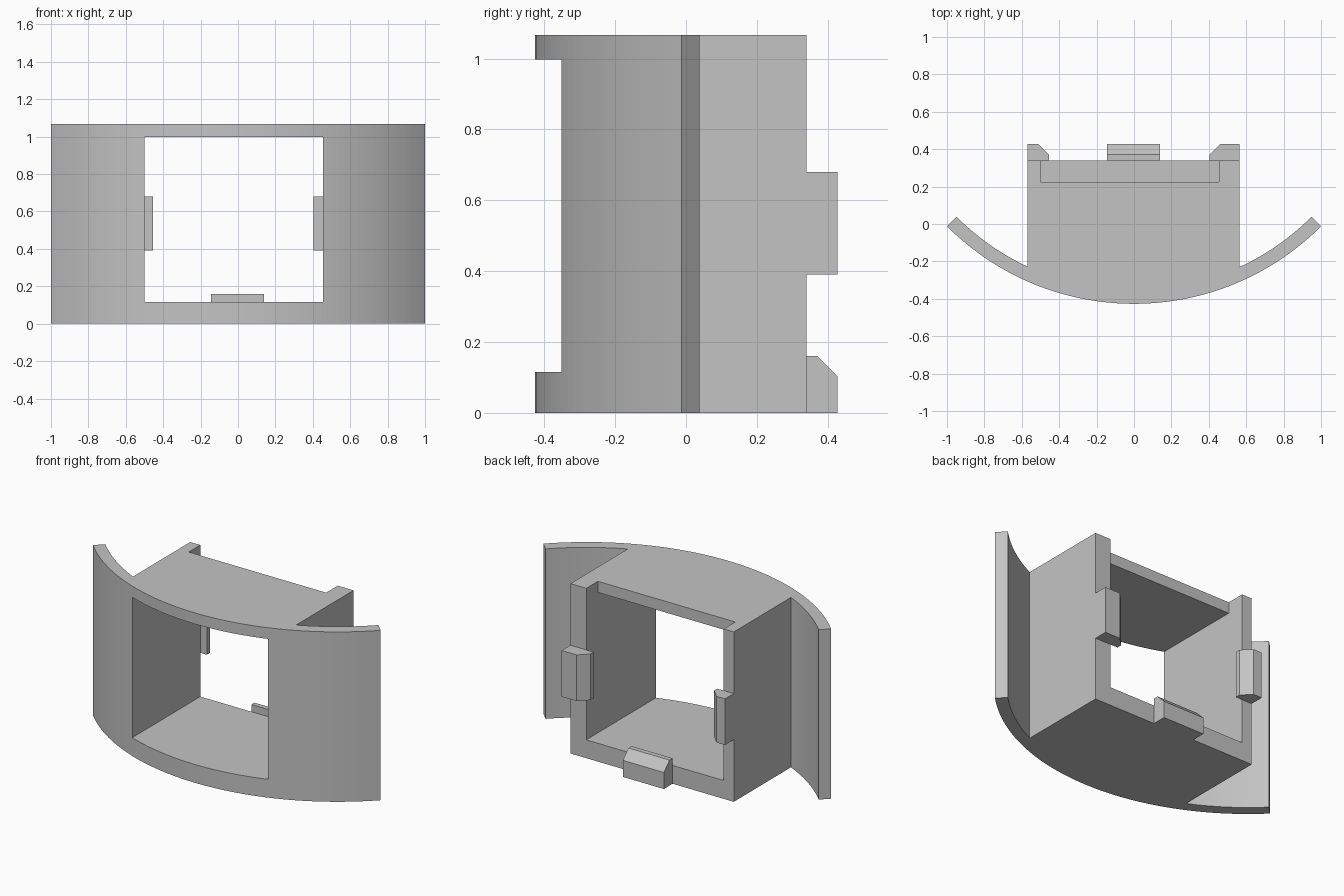
import bpy
import bmesh
from math import sin, cos, asin, radians
from mathutils import Vector

cube = bpy.data.objects.get("Cube")
if cube:
    bpy.data.objects.remove(cube, do_unlink=True)

# Single plain grey plastic
GREY = (0.55, 0.55, 0.55, 1)
grey = bpy.data.materials.new("grey plastic")
grey.use_nodes = True
grey.diffuse_color = GREY
grey.node_tree.nodes["Principled BSDF"].inputs["Base Color"].default_value = GREY

# Main dimensions
HEIGHT = 1.067
LEFT, RIGHT, BACK = 0.565, -0.57, 0.34
HOLE_LEFT, HOLE_RIGHT = 0.455, -0.5
FLOOR, CEILING = 0.115, 0.997
OUTER, INNER, CENTRE_Y = 1.4142, 1.342, 0.9875


def prism(name, outline, start, depth):
    """Extrude a closed outline of 3D points from `start` along `depth`."""
    bm = bmesh.new()
    face = bm.faces.new([bm.verts.new(Vector(p) + Vector(start)) for p in outline])
    grown = bmesh.ops.extrude_face_region(bm, geom=[face], use_keep_orig=True)
    moved = [v for v in grown["geom"] if isinstance(v, bmesh.types.BMVert)]
    bmesh.ops.translate(bm, verts=moved, vec=depth)
    bmesh.ops.recalc_face_normals(bm, faces=bm.faces)
    mesh = bpy.data.meshes.new(name)
    bm.to_mesh(mesh)
    bm.free()
    mesh.materials.append(grey)
    obj = bpy.data.objects.new(name, mesh)
    bpy.context.collection.objects.link(obj)
    return obj


def box(name, x0, x1, y0, y1, z0, z1):
    outline = [(x0, y0, 0), (x1, y0, 0), (x1, y1, 0), (x0, y1, 0)]
    return prism(name, outline, (0, 0, z0), (0, 0, z1 - z0))


def cut(target, cutter):
    cutter.hide_render = True
    mod = target.modifiers.new("cut", "BOOLEAN")
    mod.operation, mod.solver, mod.object = "DIFFERENCE", "EXACT", cutter
    bpy.context.view_layer.objects.active = target
    bpy.ops.object.modifier_apply(modifier=mod.name)
    bpy.data.objects.remove(cutter, do_unlink=True)


def arc(radius, a0, a1, steps):
    angles = [a0 + (a1 - a0) * i / steps for i in range(steps + 1)]
    return [(radius * sin(a), CENTRE_Y - radius * cos(a), 0) for a in angles]


# Curved front plate and square duct share one plan outline
end = radians(45)
plan = arc(OUTER, -end, end, 64)
plan += arc(INNER, end, asin(LEFT / INNER), 16)
plan += [(LEFT, BACK, 0), (RIGHT, BACK, 0)]
plan += arc(INNER, asin(RIGHT / INNER), -end, 16)
body = prism("curved_plate_and_duct", plan, (0, 0, 0), (0, 0, HEIGHT))

# Through opening, then the shortened rear edge of the top wall
cut(body, box("opening_cutter", HOLE_RIGHT, HOLE_LEFT, -1, 1, FLOOR, CEILING))
cut(body, box("top_notch_cutter", HOLE_RIGHT, HOLE_LEFT, 0.225, 1, 0.9, 1.3))


def hook(reach):
    """Chamfered clip section: (distance inward from wall, y)."""
    tip = BACK + 0.087
    return [(0, BACK), (reach, BACK), (reach, BACK + 0.031),
            (reach - 0.056, tip), (0, tip)]


# Snap clips on the back rim
for name, wall, inward, reach in (("left_clip", LEFT, -1, 0.16),
                                  ("right_clip", RIGHT, 1, 0.115)):
    section = [(wall + inward * d, y, 0) for d, y in hook(reach)]
    prism(name, section, (0, 0, 0.39), (0, 0, 0.29))
prism("bottom_clip", [(0, y, d) for d, y in hook(0.16)], (-0.145, 0, 0), (0.285, 0, 0))
